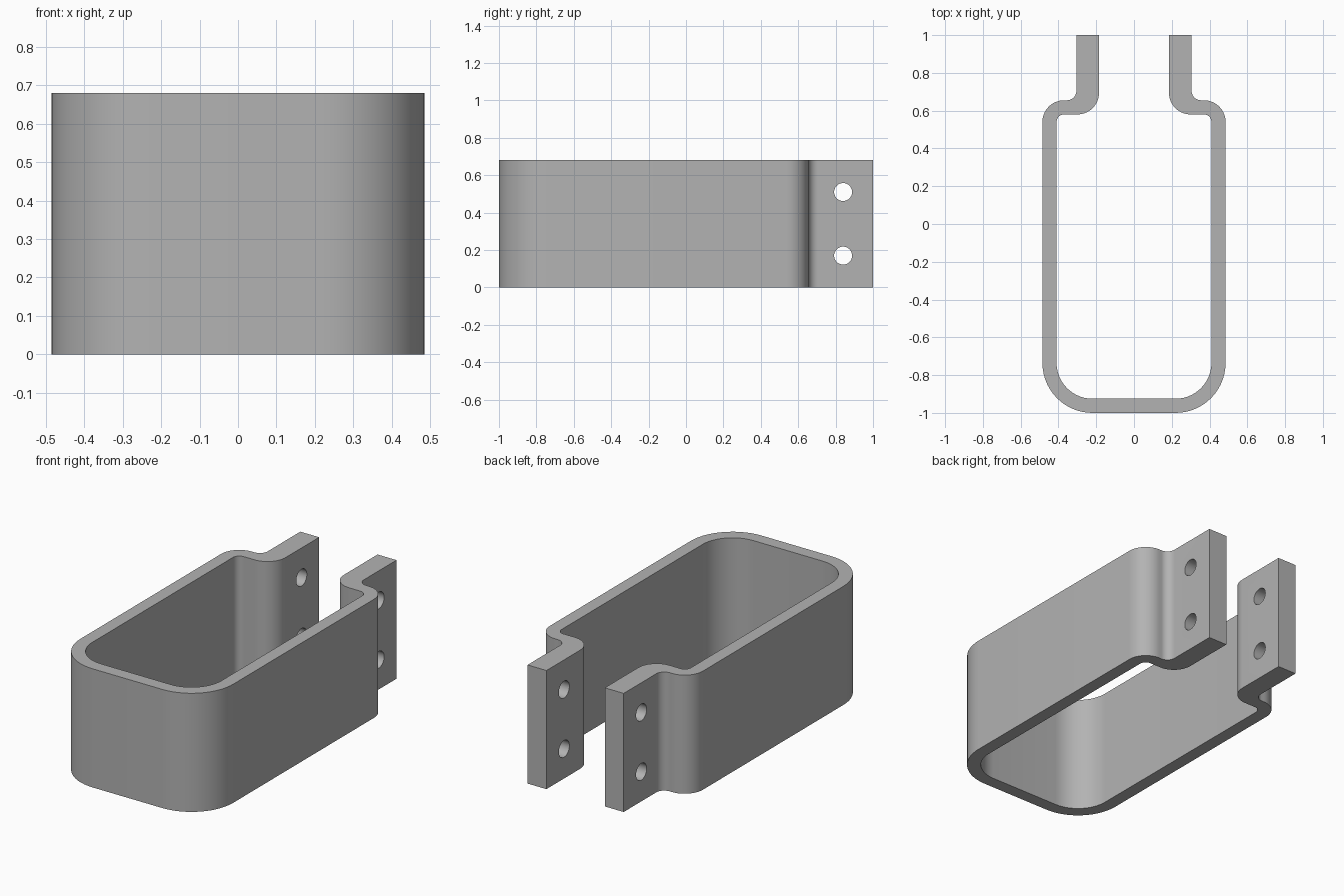
import bpy, bmesh, math
from mathutils import Vector, Matrix

cube = bpy.data.objects.get("Cube")
if cube:
    bpy.data.objects.remove(cube, do_unlink=True)

HEIGHT = 0.68
HOLE_RADIUS = 0.048
HOLE_Y = 0.84


def make_material(name, rgb):
    mat = bpy.data.materials.new(name)
    mat.use_nodes = True
    mat.diffuse_color = (*rgb, 1)
    mat.node_tree.nodes["Principled BSDF"].inputs["Base Color"].default_value = (*rgb, 1)
    return mat


def rounded_corner(before, corner, after, radius, steps=14):
    """Arc points replacing a right-angled corner."""
    a = (before - corner).normalized()
    b = (after - corner).normalized()
    centre = corner + (a + b) * radius
    angles = [math.pi / 2 * i / steps for i in range(steps + 1)]
    return [centre - radius * (b * math.cos(t) + a * math.sin(t)) for t in angles]


def rounded_path(corners):
    """Path of (x, y, radius) corners, without its two end points rounded."""
    pts = [Vector((x, y)) for x, y, _ in corners]
    path = [pts[0]]
    for i in range(1, len(pts) - 1):
        path += rounded_corner(pts[i - 1], pts[i], pts[i + 1], corners[i][2])
    return path + [pts[-1]]


def bmesh_object(name, bm):
    bmesh.ops.recalc_face_normals(bm, faces=bm.faces)
    mesh = bpy.data.meshes.new(name)
    bm.to_mesh(mesh)
    bm.free()
    obj = bpy.data.objects.new(name, mesh)
    bpy.context.collection.objects.link(obj)
    return obj


# Half outlines, from the middle of the front to the end of the tab
outer = rounded_path([(0, -1, 0), (0.485, -1, 0.265), (0.485, 0.655, 0.115),
                      (0.305, 0.655, 0.05), (0.305, 1, 0)])
inner = rounded_path([(0, -0.925, 0), (0.41, -0.925, 0.19), (0.41, 0.58, 0.04),
                      (0.185, 0.58, 0.115), (0.185, 1, 0)])


def mirrored(path):
    return [Vector((-p.x, p.y)) for p in reversed(path[1:])] + path[1:]


# Bent strap with thick tabs
bm = bmesh.new()
outline = mirrored(outer) + mirrored(inner)[::-1]
base = bm.faces.new([bm.verts.new((p.x, p.y, 0)) for p in outline])
result = bmesh.ops.extrude_face_region(bm, geom=[base], use_keep_orig=True)
top = [v for v in result["geom"] if isinstance(v, bmesh.types.BMVert)]
bmesh.ops.translate(bm, verts=top, vec=(0, 0, HEIGHT))
strap = bmesh_object("clamp_strap", bm)
strap.data.materials.append(make_material("plain grey", (0.45, 0.45, 0.45)))

# Bolt holes through both tabs
bm = bmesh.new()
for z in (HEIGHT / 4, HEIGHT * 3 / 4):
    place = Matrix.Translation((0, HOLE_Y, z)) @ Matrix.Rotation(math.pi / 2, 4, "Y")
    bmesh.ops.create_cone(bm, cap_ends=True, segments=40, radius1=HOLE_RADIUS,
                          radius2=HOLE_RADIUS, depth=1, matrix=place)
cutter = bmesh_object("bolt_hole_cutter", bm)
cutter.hide_render = True

mod = strap.modifiers.new("bolt_holes", "BOOLEAN")
mod.operation = "DIFFERENCE"
mod.solver = "EXACT"
mod.object = cutter
bpy.ops.object.select_all(action="DESELECT")
strap.select_set(True)
bpy.context.view_layer.objects.active = strap
bpy.ops.object.modifier_apply(modifier=mod.name)
bpy.data.objects.remove(cutter, do_unlink=True)
bpy.ops.object.shade_smooth_by_angle(angle=math.radians(30))
